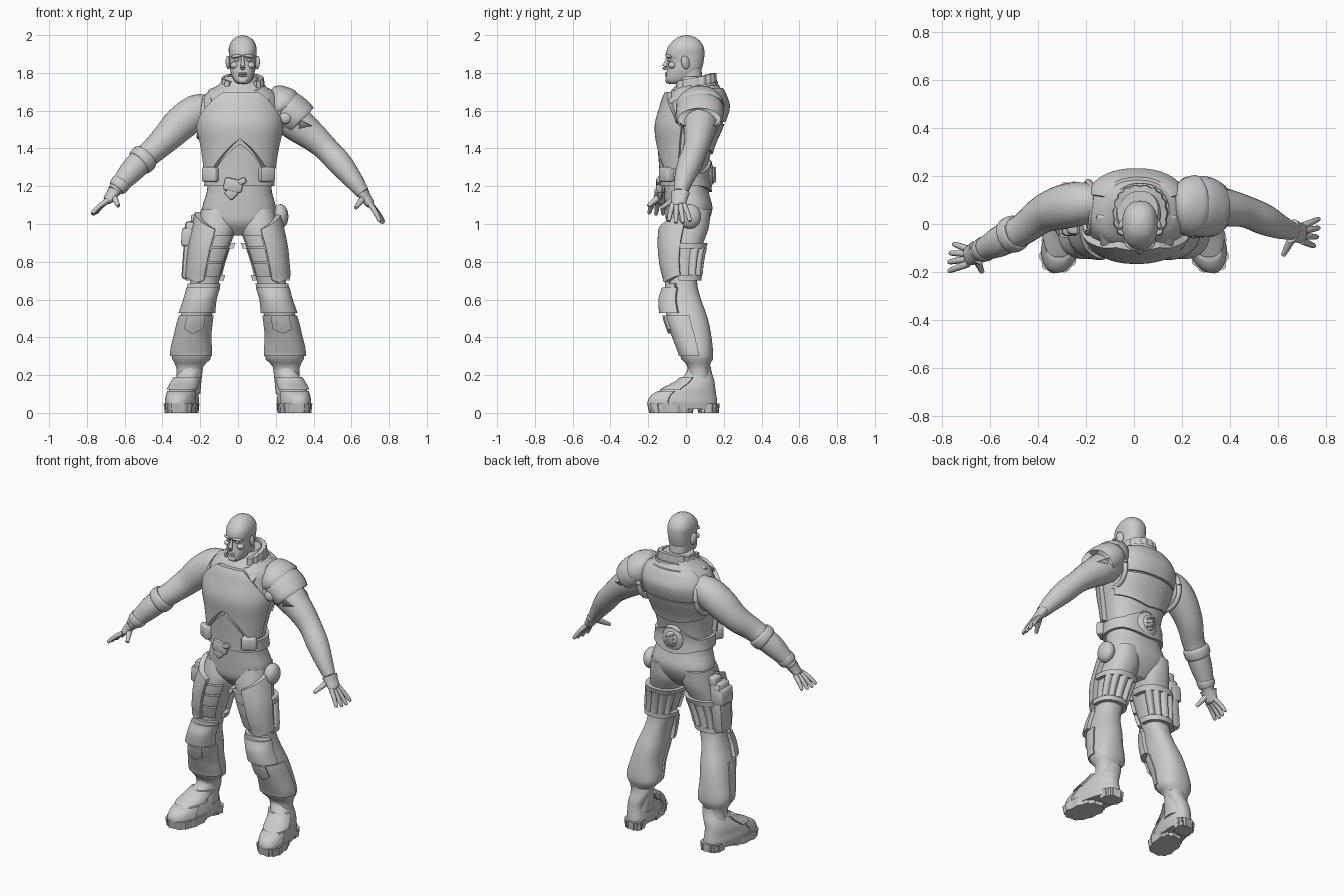
import bpy, bmesh
from math import sin, cos, pi, radians, copysign
from mathutils import Vector, Matrix, Euler

if "Cube" in bpy.data.objects:
    bpy.data.objects.remove(bpy.data.objects["Cube"], do_unlink=True)

grey = bpy.data.materials.new("plain_grey")
grey.use_nodes = True
grey.diffuse_color = (.6, .6, .6, 1)
grey.node_tree.nodes["Principled BSDF"].inputs["Base Color"].default_value = (.6, .6, .6, 1)
parts = []


def finish(name, bm):
    mesh = bpy.data.meshes.new(name)
    bm.to_mesh(mesh)
    bm.free()
    mesh.materials.append(grey)
    part = bpy.data.objects.new(name, mesh)
    bpy.context.collection.objects.link(part)
    parts.append(part)
    return part


def sample(table, key):
    """Smoothly interpolate the rows of a table by their first column."""
    last = len(table) - 1
    i = 0
    while i < last - 1 and key > table[i + 1][0]:
        i += 1
    span = table[i + 1][0] - table[i][0]
    t = (key - table[i][0]) / span

    def slope(j, col):
        a, b = table[max(j - 1, 0)], table[min(j + 1, last)]
        return (b[col] - a[col]) / (b[0] - a[0]) * span
    out = []
    for col in range(1, len(table[0])):
        p, q = table[i][col], table[i + 1][col]
        m, n = slope(i, col), slope(i + 1, col)
        out.append(p + t * m + t * t * (3 * (q - p) - 2 * m - n) + t ** 3 * (2 * (p - q) + m + n))
    return out


def grid_mesh(name, rows, closed, flip=False):
    bm = bmesh.new()
    grid = [[bm.verts.new(co) for co in row] for row in rows]
    count = len(grid[0])
    for low, high in zip(grid, grid[1:]):
        for j in range(count if closed else count - 1):
            k = (j + 1) % count
            bm.faces.new((low[j], low[k], high[k], high[j]))
    if closed:
        bm.faces.new(grid[0][::-1])
        bm.faces.new(grid[-1])
    if flip:
        bmesh.ops.reverse_faces(bm, faces=bm.faces[:])
    return finish(name, bm)


def value(v, angle):
    return v(angle) if callable(v) else v


def wrap(name, profile, lo, hi, start=0, end=360, off=0, side=1, power=2.3, cols=40, levels=24, splay=0):
    """Skin of a profile (z, x min, x max, y min, y max); a partial arc makes a plate with sunk edges.
    Angles are in degrees: 0 is the front, 90 the outer side."""
    closed = end - start == 360

    def bend(v):
        return copysign(abs(v) ** (2 / power), v)
    us = [i / cols for i in range(cols if closed else cols + 1)]
    vs = [i / levels for i in range(levels + 1)]
    if not closed:
        us = [0] + us + [1]
    vs = [0] + vs + [1] if off else vs
    rows = []
    for r, v in enumerate(vs):
        row = []
        for c, u in enumerate(us):
            angle = start + (end - start) * u
            z = value(lo, angle) * (1 - v) + value(hi, angle) * v
            sunk = off and (r in (0, len(vs) - 1) or (not closed and c in (0, len(us) - 1)))
            grow = -.012 if sunk else value(off, angle)
            x0, x1, y0, y1 = sample(profile, z)
            x = (x0 + x1) / 2 + ((x1 - x0) / 2 + grow) * bend(sin(radians(angle)))
            y = (y0 + y1) / 2 - ((y1 - y0) / 2 + grow) * bend(cos(radians(angle)))
            row.append((side * (x - splay * y), y, z))
        rows.append(row)
    return grid_mesh(name, rows, closed, side < 0)


def tube(name, points, wide=1, sides=20, steps=4):
    """Round limb through (x, y, z, radius) points."""
    table = [(i, *p) for i, p in enumerate(points)]
    total = (len(points) - 1) * steps
    spine = [sample(table, i / steps) for i in range(total + 1)]
    rows = []
    for i, (x, y, z, radius) in enumerate(spine):
        ahead, behind = spine[min(i + 1, total)], spine[max(i - 1, 0)]
        turn = (Vector(ahead[:3]) - Vector(behind[:3])).to_track_quat('Z', 'Y')
        ring = [2 * pi * j / sides for j in range(sides)]
        rows.append([Vector((x, y, z)) + turn @ Vector((cos(a) * radius * wide, sin(a) * radius, 0)) for a in ring])
    return grid_mesh(name, rows, True)


def blob(name, centre, size, turn=(0, 0, 0)):
    bm = bmesh.new()
    place = Matrix.LocRotScale(Vector(centre), Euler([radians(t) for t in turn]), Vector(size))
    bmesh.ops.create_uvsphere(bm, u_segments=20, v_segments=12, radius=1, matrix=place)
    return finish(name, bm)


def box(name, centre, size, turn=(0, 0, 0), bevel=.012):
    bm = bmesh.new()
    place = Matrix.LocRotScale(Vector(centre), Euler([radians(t) for t in turn]), Vector(size))
    bmesh.ops.create_cube(bm, size=1, matrix=place)
    bmesh.ops.bevel(bm, geom=bm.edges[:], offset=bevel, segments=2, affect='EDGES', profile=.5)
    return finish(name, bm)


# Torso and its armour
torso = [(.94, -.07, .07, -.05, .06), (1, -.17, .17, -.1, .11), (1.08, -.19, .2, -.11, .14),
         (1.17, -.165, .18, -.115, .12), (1.27, -.16, .175, -.12, .11), (1.4, -.175, .195, -.13, .14),
         (1.52, -.2, .22, -.14, .19), (1.62, -.2, .22, -.115, .22), (1.69, -.17, .2, -.09, .2),
         (1.74, -.1, .13, -.05, .17), (1.78, -.07, .1, -.03, .14)]
wrap("torso", torso, .94, 1.78, levels=40)


def peak(angle, reach):
    return max(0, 1 - abs(angle) / reach)


wrap("chest_plate", torso, lambda a: 1.29 + .16 * peak(a, 45),
     lambda a: 1.7 - .0035 * max(0, abs(a) - 24), -78, 78, .026)
wrap("abdomen_plate", torso, 1.2, lambda a: 1.27 + .155 * peak(a, 45), -52, 52, .02)
wrap("back_plate", torso, lambda a: 1.37 + .0006 * abs(a - 180), 1.53, 108, 252, .01)
wrap("back_yoke", torso, 1.54, 1.72, 112, 248, .012)
wrap("belt", torso, lambda a: 1.2 - .03 * peak(a - 180, 50), lambda a: 1.27 + .06 * peak(a - 180, 50),
     40, 320, .018)
for side in (1, -1):
    box("belt_pouch", (side * .142 + .002, -.095, 1.262), (.09, .07, .08), (0, 0, side * 32))
    box("shoulder_strap", (side * .135 + .012, -.025, 1.675), (.05, .15, .035), (28, side * 18, 0))
    tube("armhole_rim", [(side * .2 + .01 + .016 * sin(a), .07 + .105 * cos(a), 1.565 + .105 * sin(a), .014)
                         for a in [pi * i / 6 for i in range(13)]], sides=10)
box("buckle", (-.025, -.14, 1.205), (.1, .03, .07), (0, 12, 0))
box("buckle_tip", (-.035, -.138, 1.165), (.06, .025, .06), (0, 45, 0))
box("buckle_hook", (.02, -.145, 1.225), (.05, .025, .035), (0, -25, 0))

# Round pack on the back of the belt
blob("back_pack", (.005, .12, 1.26), (.07, .025, .085))
blob("back_pack_core", (.005, .135, 1.26), (.042, .022, .05))
for i in (-1, 0, 1):
    box("pack_rib", (.005, .153, 1.26 + i * .025), (.06, .014, .01), (0, 25, 0), .003)

# Padded collar
neck_ring = [(1.6, -.09, .13, -.07, .155), (1.75, -.075, .125, -.06, .15), (1.9, -.05, .1, -.04, .14)]


def rise(angle):
    return 1.705 + .05 * (1 - cos(radians(angle))) / 2


wrap("collar", neck_ring, rise, lambda a: rise(a) + .045, 38, 322,
     lambda a: .008 + .007 * abs(sin(radians(a * 9))), cols=90, levels=6)
wrap("collar_base", neck_ring, lambda a: rise(a) - .04, rise, 30, 330, .02, levels=6)

# Head
face = .025
neck = [(1.66, -.045, .095, -.04, .1), (1.74, -.035, .085, -.05, .09), (1.84, -.035, .085, -.04, .08)]
wrap("neck", neck, 1.66, 1.84)
half_widths = [(1.742, -.025, .025, -.09, -.03), (1.755, -.043, .043, -.105, .02), (1.785, -.058, .058, -.106, .06),
               (1.82, -.067, .067, -.1, .083), (1.865, -.07, .07, -.094, .094), (1.895, -.073, .073, -.106, .097),
               (1.935, -.073, .073, -.096, .094), (1.97, -.058, .058, -.068, .073), (1.99, -.035, .035, -.04, .045),
               (2, -.005, .005, -.005, .01)]
wrap("head", [(z, a + face, b + face, c, d) for z, a, b, c, d in half_widths], 1.742, 2, levels=36)
tube("nose", [(face, -.098, 1.882, .006), (face, -.106, 1.855, .009), (face, -.113, 1.83, .014), (face, -.1, 1.82, .007)])
blob("upper_lip", (face, -.103, 1.797), (.027, .009, .006))
blob("lower_lip", (face, -.103, 1.785), (.024, .009, .006))
blob("chin", (face, -.096, 1.76), (.026, .014, .016))
for side in (1, -1):
    blob("brow", (face + side * .033, -.093, 1.889), (.032, .014, .009), (0, side * 8, side * 22))
    blob("eye", (face + side * .03, -.086, 1.869), (.014, .01, .008))
    blob("cheek", (face + side * .042, -.072, 1.84), (.024, .022, .018))
    blob("ear", (face + side * .077, -.003, 1.855), (.012, .023, .036), (12, 0, side * 20))


# Arms and hands
def arm(label, path, knuckle, reach, thumb):
    tube(label + "_arm", path)
    wrist, hub, aim = Vector(path[-1][:3]), Vector(knuckle), Vector(reach)
    tube(label + "_palm", [(*wrist, .032), (*wrist.lerp(hub, .5), .027), (*hub, .024),
                           (*(hub + aim * .1), .012)], wide=1.6)
    for i in range(4):
        spread = i - 1.5
        root = hub + Vector((0, .02 * spread, 0))
        tip = hub + aim * (1 - .09 * abs(spread)) + Vector((.006 * spread, .037 * spread, 0))
        middle = root.lerp(tip, .55) + Vector((0, 0, .006))
        tube(label + "_finger", [(*root, .015), (*middle, .013), (*tip, .010), (*(tip + aim * .03), .003)], sides=10)
    start = wrist.lerp(hub, .3)
    end = Vector(thumb)
    tube(label + "_thumb", [(*start, .02), (*start.lerp(end, .5), .016), (*end, .01)], sides=10)


arm("left", [(.17, .08, 1.62, .07), (.24, .075, 1.585, .092), (.31, .075, 1.53, .092), (.4, .065, 1.46, .077),
             (.47, .05, 1.395, .066), (.54, .02, 1.32, .065), (.605, -.01, 1.24, .052), (.66, -.03, 1.165, .036)],
    (.7, -.04, 1.105), (.068, .005, -.1), (.622, -.13, 1.085))
arm("right", [(-.15, .09, 1.62, .07), (-.22, .085, 1.595, .09), (-.3, .07, 1.535, .092), (-.38, .04, 1.455, .078),
              (-.46, -.02, 1.38, .066), (-.53, -.055, 1.32, .063), (-.6, -.095, 1.24, .05), (-.655, -.12, 1.175, .036)],
    (-.69, -.135, 1.125), (-.08, -.005, -.075), (-.633, -.2, 1.095))
tube("shoulder_cap", [(.19, .08, 1.655, .04), (.215, .08, 1.645, .08), (.26, .075, 1.61, .1),
                      (.31, .07, 1.57, .1), (.335, .07, 1.55, .092), (.33, .07, 1.55, .07)], wide=1.25)
tube("shoulder_cap_top", [(.17, .08, 1.66, .05), (.2, .08, 1.655, .085), (.245, .075, 1.625, .1),
                          (.25, .075, 1.62, .08)], wide=1.3)
blob("shoulder_clasp", (.25, -.04, 1.56), (.035, .02, .03))
tube("forearm_guard", [(-.5, -.04, 1.345, .066), (-.56, -.073, 1.285, .064), (-.62, -.103, 1.216, .049)])
tube("elbow_band", [(-.482, -.031, 1.362, .06), (-.49, -.035, 1.354, .075), (-.52, -.05, 1.328, .075),
                    (-.528, -.054, 1.321, .06)])
tube("wrist_band", [(-.615, -.1, 1.223, .045), (-.62, -.103, 1.216, .053), (-.64, -.113, 1.193, .048),
                    (-.645, -.115, 1.187, .036)])

# Legs, armour and boots
leg = [(.1, .2, .34, -.01, .14), (.2, .19, .325, .01, .125), (.255, .18, .33, .005, .125), (.275, .15, .345, -.02, .14),
       (.32, .143, .352, -.035, .143), (.4, .148, .335, -.065, .135), (.5, .138, .31, -.1, .115),
       (.6, .128, .275, -.11, .08), (.68, .105, .255, -.09, .06), (.78, .078, .245, -.11, .065),
       (.88, .045, .235, -.12, .085), (.98, .012, .215, -.115, .12), (1.08, .03, .195, -.09, .13)]
boot = [(.02, .215, .365, -.19, .165), (.06, .21, .37, -.195, .165), (.095, .215, .365, -.175, .16),
        (.13, .22, .36, -.115, .155), (.17, .215, .345, -.04, .15), (.22, .2, .32, .005, .135), (.25, .2, .315, .01, .13)]
toe_sole = [(0, .215, .365, -.19, .03), (.05, .21, .37, -.2, .04)]
heel_sole = [(0, .235, .345, .07, .168), (.05, .23, .35, .06, .172)]


def tread(angle):
    return .006 if sin(radians(angle * 12)) > 0 else .001


def cells(angle):
    return .012 + .016 * abs(sin(radians((angle - 112) * 5 * 180 / 130)))


for side in (1, -1):
    wrap("leg", leg, .1, 1.08, side=side, levels=48)
    wrap("thigh_plate", leg, lambda a: .69 + .0006 * abs(a - 20), lambda a: .97 + .0011 * a, 2, 85, .03, side)
    for low, high in ((.72, .79), (.8, .87), (.88, .94)):
        wrap("thigh_pad", leg, low, high, -48, 0, .018, side, levels=6)
    wrap("thigh_cells", leg, .73, .87, 112, 242, cells, side, cols=80, levels=8)
    for low in (.7, .87):
        wrap("thigh_strap", leg, low, low + .03, 80, 275, .024, side, levels=4)
    wrap("knee_pad", leg, .53, .665, -72, 72, lambda a: .012 + .024 * cos(radians(a)), side)
    wrap("knee_rim", leg, .655, .685, -65, 65, .02, side, levels=4)
    wrap("shin_guard", leg, .3, .515, -80, 95, .008, side)
    wrap("shin_clamp", leg, lambda a: .42 + .001 * abs(a), .515, -24, 24, .022, side, levels=6)
    wrap("boot", boot, .02, .25, side=side, splay=.16)
    wrap("toe_cap", boot, .05, .115, -68, 68, .008, side, splay=.16, levels=8)
    wrap("instep_plate", boot, .125, .19, -75, 75, .014, side, splay=.16, levels=8)
    for name, table in (("toe_sole", toe_sole), ("heel_sole", heel_sole)):
        wrap(name, table, 0, .05, off=tread, side=side, splay=.16, cols=96, levels=3, power=2.6)

# Thigh holster and hip pouch
box("holster", (-.252, .01, .86), (.075, .11, .31), (0, 4, 0), .02)
box("holster_flap", (-.262, .01, .93), (.075, .12, .1), (0, 4, 0), .015)
box("holster_clip", (-.225, .03, 1.02), (.05, .07, .06))
blob("hip_pouch", (.225, .02, 1.04), (.042, .06, .065))

bpy.ops.object.select_all(action='DESELECT')
for part in parts:
    part.select_set(True)
bpy.context.view_layer.objects.active = parts[0]
bpy.ops.object.shade_smooth_by_angle(angle=radians(45))
